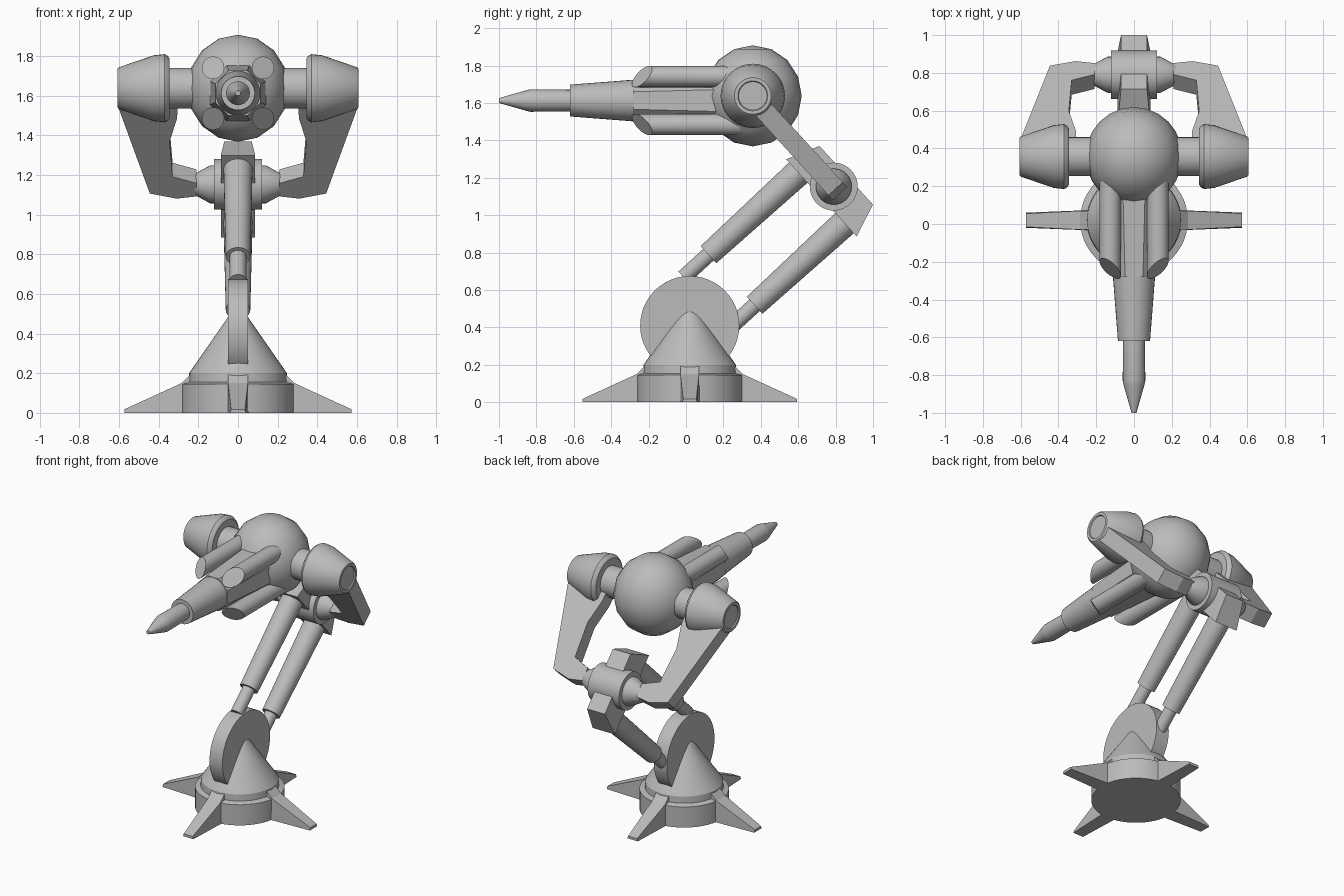
import bpy, bmesh, math
from mathutils import Vector

cube = bpy.data.objects.get("Cube")
if cube:
    bpy.data.objects.remove(cube, do_unlink=True)

grey = bpy.data.materials.new("plain_grey")
grey.use_nodes = True
grey.diffuse_color = (0.5, 0.5, 0.5, 1)
grey.node_tree.nodes["Principled BSDF"].inputs["Base Color"].default_value = (0.5, 0.5, 0.5, 1)

# Main joints and directions
BASE = Vector((0, 0.02, 0))
HUB = Vector((0, 0.79, 1.153))
HEAD = Vector((0, 0.357, 1.638))
GUN = Vector((0, 0, 1.613))
X, Y, Z = Vector((1, 0, 0)), Vector((0, 1, 0)), Vector((0, 0, 1))
ALONG = Vector((0, 0.738, 0.674)).normalized()   # piston direction
ACROSS = X.cross(ALONG)                          # from hub towards head


def finish(name, bm, smooth=True):
    bmesh.ops.recalc_face_normals(bm, faces=bm.faces)
    mesh = bpy.data.meshes.new(name)
    bm.to_mesh(mesh)
    bm.free()
    mesh.materials.append(grey)
    ob = bpy.data.objects.new(name, mesh)
    bpy.context.collection.objects.link(ob)
    if smooth:
        bpy.ops.object.select_all(action='DESELECT')
        ob.select_set(True)
        bpy.context.view_layer.objects.active = ob
        bpy.ops.object.shade_smooth_by_angle(angle=math.radians(32))
    return ob


def lathe(name, profile, origin, axis, sides=32, smooth=True, turn=0.0, slant=None):
    """Closed solid of revolution; profile is (distance along axis, radius)."""
    bm = bmesh.new()
    u = axis.orthogonal().normalized()
    v = axis.cross(u)
    rings = []
    for d, r in profile:
        ring = []
        for i in range(sides):
            a = turn + math.tau * i / sides
            off = (u * math.cos(a) + v * math.sin(a)) * r
            ring.append(bm.verts.new(origin + axis * d + off))
        rings.append(ring)
    if slant:                                    # oblique cut on the last ring
        for vert in rings[-1]:
            off = vert.co - origin - axis * profile[-1][0]
            vert.co -= axis * off.dot(slant)
    for a, b in zip(rings, rings[1:]):
        for i in range(sides):
            j = (i + 1) % sides
            bm.faces.new((a[i], a[j], b[j], b[i]))
    bm.faces.new(rings[0])
    bm.faces.new(rings[-1])
    return finish(name, bm, smooth)


def loft(name, first, second):
    """Flat-faced solid between two matching outlines."""
    bm = bmesh.new()
    a = [bm.verts.new(p) for p in first]
    b = [bm.verts.new(p) for p in second]
    bm.faces.new(a)
    bm.faces.new(b)
    for i in range(len(a)):
        j = (i + 1) % len(a)
        bm.faces.new((a[i], a[j], b[j], b[i]))
    return finish(name, bm, False)


# Base drum, cone and upright wheel
lathe("base_drum", [(0, .285), (.145, .285), (.155, .25), (.2, .247)], BASE, Z, 48)
lathe("base_cone", [(.2, .247), (.55, .004)], BASE, Z, 48)
lathe("base_wheel", [(-.05, .265), (.05, .265)], BASE + Z * .41, X, 48)

# Four tapered feet
FOOT = [(.2, 0, .055), (.573, 0, .04), (.573, .018, .035), (.285, .15, .05), (.235, .2, .05), (.2, .2, .05)]
for i, name in enumerate(("left_foot", "back_foot", "right_foot", "front_foot")):
    a = i * math.pi / 2
    out = Vector((math.cos(a), math.sin(a), 0))
    side = Z.cross(out)
    loft(name, *[[BASE + out * d + Z * h + side * (w * s) for d, h, w in FOOT] for s in (-1, 1)])

# Pair of pistons between wheel and elbow
for name, s in (("upper", 1), ("lower", -1)):
    start = HUB + ACROSS * (.183 * s)
    lathe(name + "_piston_sleeve", [(-.74, .062), (-.05, .074)], start, ALONG)
    lathe(name + "_piston_rod", [(-.92, .042), (-.7, .042)], start, ALONG, 24)

# Elbow: tapered block, drum and side cones
BLOCK = [(-.09, -.28), (.09, -.212), (.09, .212), (-.09, .28)]
loft("elbow_block", *[[HUB + ALONG * u + ACROSS * n + X * (s * (.078 - u * .1)) for u, n in BLOCK] for s in (-1, 1)])
lathe("elbow_drum", [(-.122, .128), (.122, .128)], HUB, X, 40)

# Fork arm outline: distance from centre, distance towards head
ARM = [(.21, -.035), (.31, -.05), (.445, -.015), (.6, .56), (.58, .65), (.36, .65),
       (.305, .58), (.307, .5), (.345, .34), (.33, .1), (.21, .055)]
for name, s in (("left", 1), ("right", -1)):
    out = X * s
    lathe(name + "_elbow_cone", [(.1, .096), (.14, .096), (.225, .05)], HUB, out)
    loft(name + "_fork_arm", *[[HUB + out * x + ACROSS * t + ALONG * w for x, t in ARM] for w in (-.052, .052)])
    lathe(name + "_axle", [(.1, .103), (.4, .103)], HEAD, out)
    lathe(name + "_shoulder", [(.345, .15), (.355, .163), (.37, .172), (.425, .166), (.6, .106),
                               (.607, .098), (.607, .08), (.6, .076)], HEAD, out, 40)

# Head ball
bm = bmesh.new()
bmesh.ops.create_uvsphere(bm, u_segments=24, v_segments=8, radius=.27)
for v in bm.verts:
    v.co = HEAD + Vector((v.co.x * .95, v.co.y * .97, v.co.z))
ball = finish("head_ball", bm)
for p in ball.data.polygons:
    p.use_smooth = True

# Barrel with eight-sided collar and pointed nozzle
lathe("barrel", [(-.2, .125), (.26, .113), (.62, .085)], GUN, -Y)
lathe("barrel_collar", [(-.2, .155), (.28, .123)], GUN, -Y, 8, False, math.pi / 8)
lathe("nozzle", [(.55, .058), (.62, .058), (.83, .06), (.85, .056), (1, .013)], GUN, -Y, 24)

# Four rods around the barrel, cut obliquely at the front
for name, sx, sz in (("upper_left", 1, 1), ("upper_right", -1, 1), ("lower_left", 1, -1), ("lower_right", -1, -1)):
    radial = Vector((sx, 0, sz)).normalized()
    lathe(name + "_rod", [(-.3, .057), (.235, .057)], GUN + Vector((.126 * sx, 0, .128 * sz)),
          -Y, 24, slant=radial * .95)
